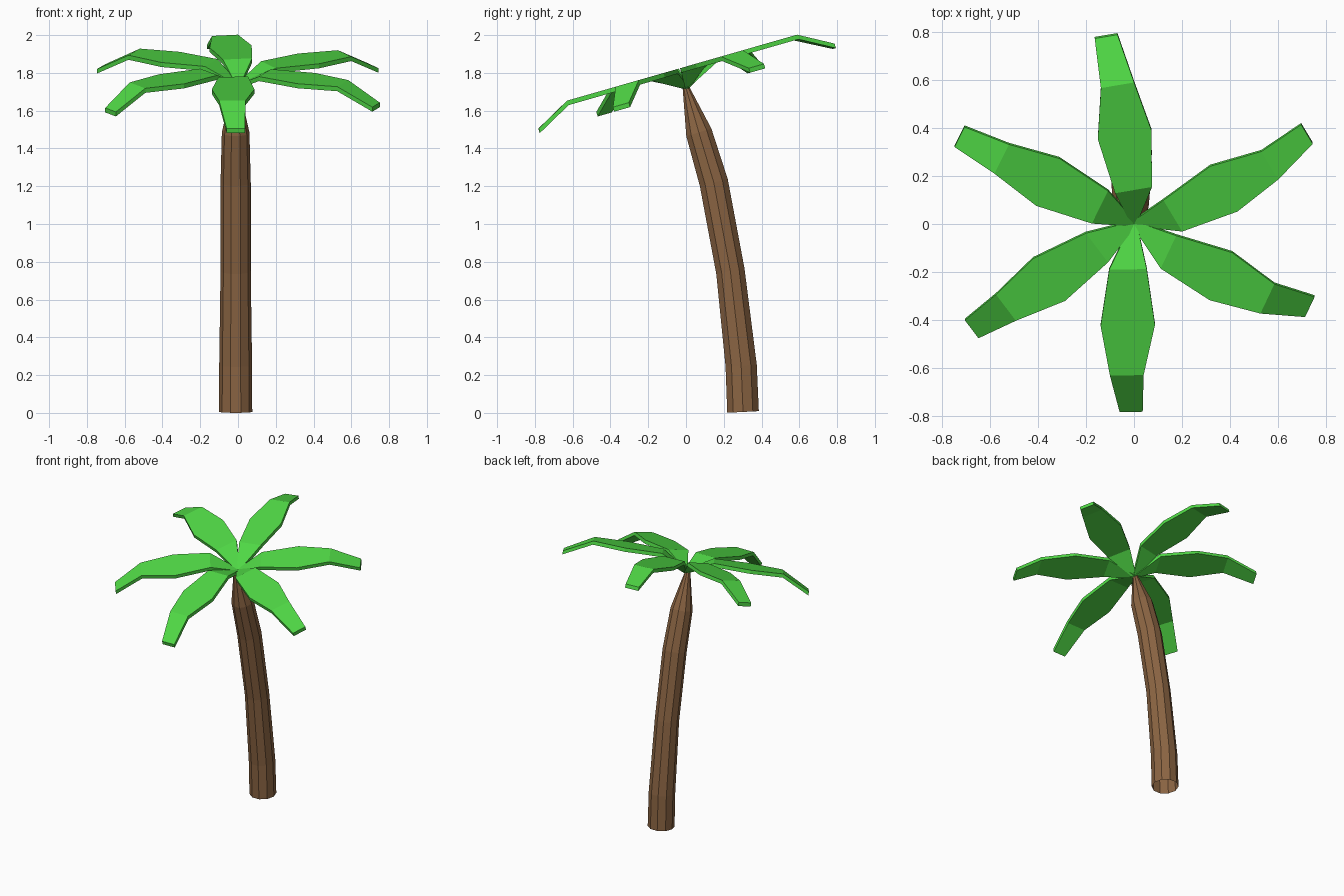
import bpy, bmesh
from math import radians, cos, sin, pi
from mathutils import Matrix, Vector

if "Cube" in bpy.data.objects:
    bpy.data.objects.remove(bpy.data.objects["Cube"])


def material(name, rgb):
    m = bpy.data.materials.new(name)
    m.diffuse_color = (*rgb, 1)
    m.use_nodes = True
    m.node_tree.nodes["Principled BSDF"].inputs["Base Color"].default_value = m.diffuse_color
    return m


def finish(bm, name, mat):
    bmesh.ops.recalc_face_normals(bm, faces=bm.faces)
    me = bpy.data.meshes.new(name)
    bm.to_mesh(me)
    bm.free()
    me.materials.append(mat)
    ob = bpy.data.objects.new(name, me)
    bpy.context.collection.objects.link(ob)
    return ob


brown = material("bark", (0.26, 0.13, 0.056))
green = material("leaf", (0.08, 0.69, 0.06))

# Trunk: leaning rings (y, z, radius, tilt in degrees), open at the bottom
SIDES = 10
rings = [(0.302, 0.005, 0.088, 3), (0.292, 0.25, 0.087, 4), (0.235, 0.75, 0.08, 11),
         (0.147, 1.22, 0.08, 14), (0.068, 1.485, 0.073, 17), (-0.004, 1.735, 0.016, 17)]
bm = bmesh.new()
loops = []
for y, z, r, tilt in rings:
    m = Matrix.Translation((-0.0125, y, z)) @ Matrix.Rotation(radians(tilt), 4, 'X')
    loops.append([bm.verts.new(m @ Vector((r * cos(2 * pi * i / SIDES), r * sin(2 * pi * i / SIDES), 0)))
                  for i in range(SIDES)])
for a, b in zip(loops, loops[1:]):
    for i in range(SIDES):
        j = (i + 1) % SIDES
        bm.faces.new((a[i], a[j], b[j], b[i]))
bm.faces.new(loops[-1])
finish(bm, "trunk", brown)

# Leaf stations: distance out, sideways shift, half width, height
stations = [(0, 0, 0.012, 0), (0.17, 0.028, 0.078, 0.09), (0.412, 0.033, 0.113, 0.09),
            (0.628, 0.041, 0.07, 0.09), (0.815, 0.026, 0.048, -0.01)]
THICK = 0.025


def leaf(name, angle):
    bm = bmesh.new()
    m = (Matrix.Translation((0, 0, 1.74)) @ Matrix.Rotation(radians(16), 4, 'X')
         @ Matrix.Rotation(radians(angle), 4, 'Z'))
    rows = []
    for s, shift, w, h in stations:
        corners = [(s, -shift + w, h), (s, -shift - w, h),
                   (s, -shift - w, h - THICK), (s, -shift + w, h - THICK)]
        rows.append([bm.verts.new(m @ Vector(c)) for c in corners])
    for a, b in zip(rows, rows[1:]):
        for i in range(4):
            j = (i + 1) % 4
            bm.faces.new((a[i], a[j], b[j], b[i]))
    bm.faces.new(rows[0])
    bm.faces.new(rows[-1])
    finish(bm, name, green)


# Crown of six leaves on a tilted plane
for n, angle in enumerate((30, 100, 154.6, 216, 271, -24.5), 1):
    leaf(f"leaf_{n}", angle)
